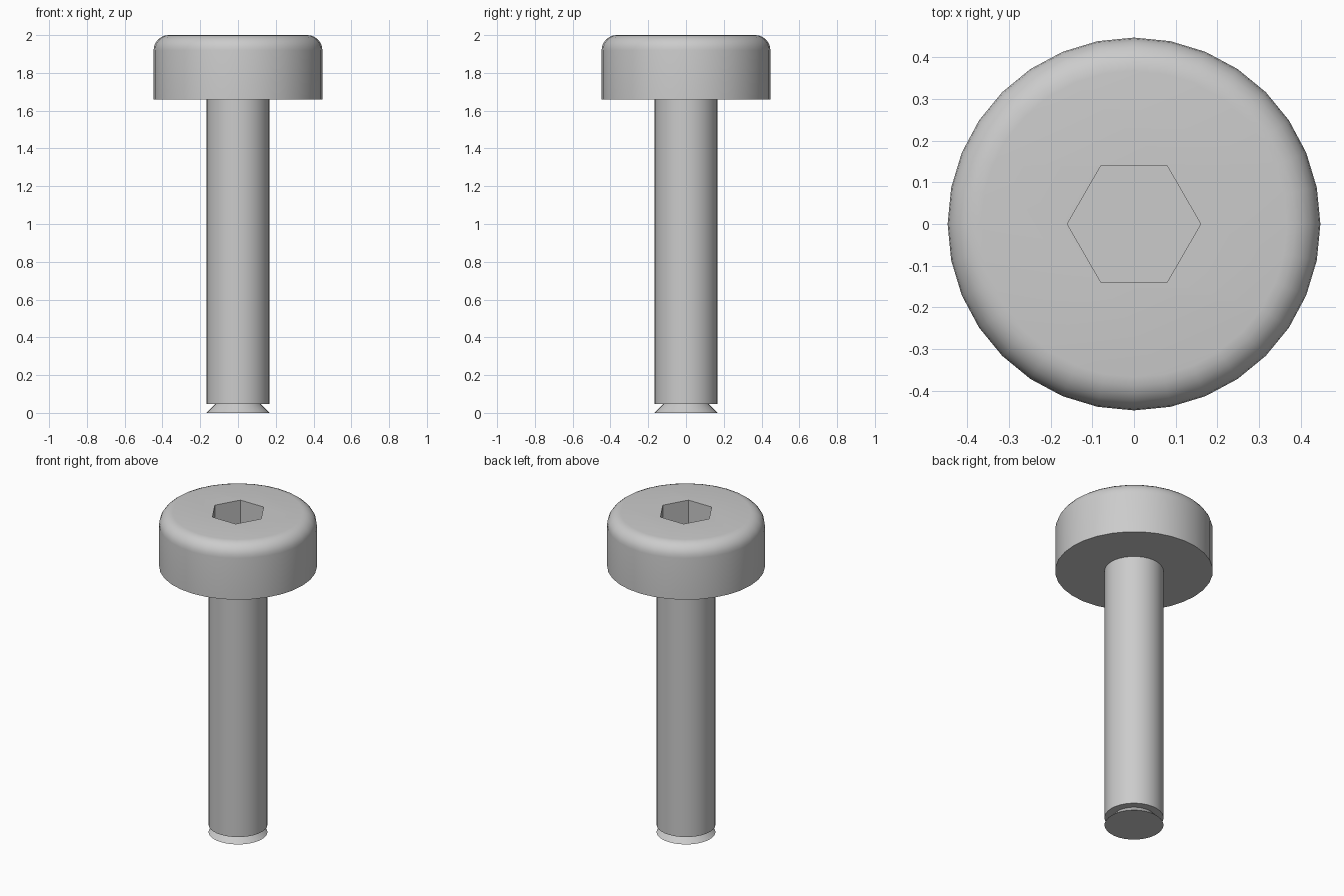
import bpy, bmesh, math

if "Cube" in bpy.data.objects:
    bpy.data.objects.remove(bpy.data.objects["Cube"])

SIDES = 32
steel = bpy.data.materials.new("steel grey")
steel.diffuse_color = (0.6, 0.6, 0.6, 1)
steel.use_nodes = True
steel.node_tree.nodes["Principled BSDF"].inputs["Base Color"].default_value = steel.diffuse_color


def lathe(name, profile, sides=SIDES):
    """Closed solid from (radius, z) rings listed bottom to top."""
    bm = bmesh.new()
    rings = []
    for r, z in profile:
        rings.append([bm.verts.new((r * math.cos(2 * math.pi * i / sides),
                                    r * math.sin(2 * math.pi * i / sides), z))
                      for i in range(sides)])
    for a, b in zip(rings, rings[1:]):
        for i in range(sides):
            j = (i + 1) % sides
            bm.faces.new((a[i], a[j], b[j], b[i]))
    bm.faces.new(rings[0][::-1])
    bm.faces.new(rings[-1])
    mesh = bpy.data.meshes.new(name)
    bm.to_mesh(mesh)
    bm.free()
    mesh.materials.append(steel)
    obj = bpy.data.objects.new(name, mesh)
    bpy.context.collection.objects.link(obj)
    return obj


def select(obj):
    bpy.ops.object.select_all(action='DESELECT')
    obj.select_set(True)
    bpy.context.view_layer.objects.active = obj


# Head: straight cylinder with a rounded top rim
R, TOP, ROUND = 0.447, 2.0, 0.08
rim = [(R - ROUND + ROUND * math.cos(a), TOP - ROUND + ROUND * math.sin(a))
       for a in (math.pi / 2 * k / 6 for k in range(7))]
head = lathe("head", [(R, 1.66)] + rim)

# Hexagonal key socket cut into the head
cutter = lathe("socket_cutter", [(0.16, 1.78), (0.16, 2.1)], 6)
cutter.hide_render = True
cut = head.modifiers.new("socket", 'BOOLEAN')
cut.operation = 'DIFFERENCE'
cut.solver = 'EXACT'
cut.object = cutter
select(head)
bpy.ops.object.modifier_apply(modifier=cut.name)
bpy.data.objects.remove(cutter)

# Shaft with a flared foot below a narrow neck
shaft = lathe("shaft", [(0.167, 0), (0.121, 0.046), (0.167, 0.046), (0.167, 1.66)])

for part in (head, shaft):
    select(part)
    bpy.ops.object.shade_smooth_by_angle(angle=math.radians(30))
